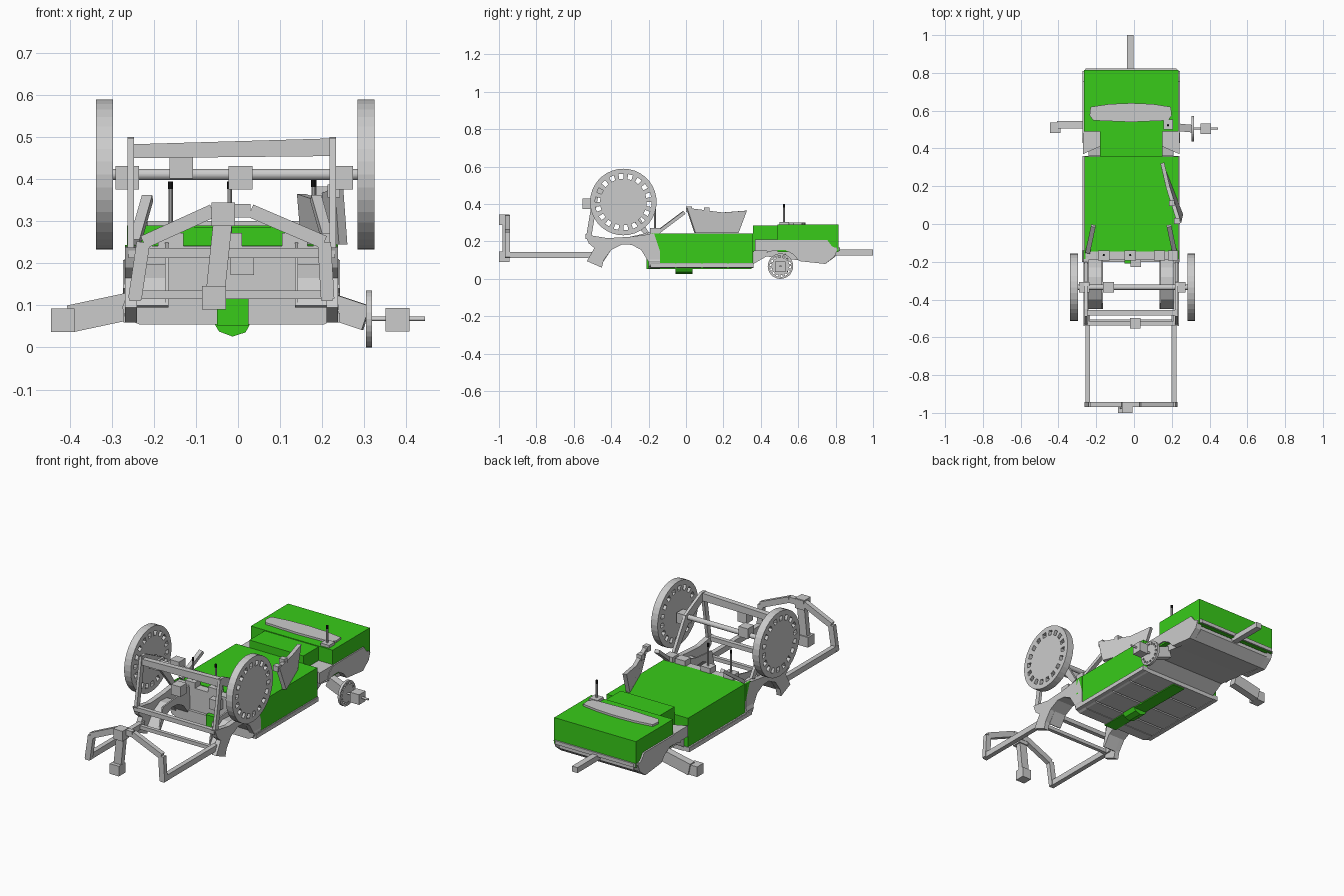
import bpy, bmesh
from math import sin, cos, pi
from mathutils import Vector

CX = -0.015  # body centre line


def material(name, col):
    m = bpy.data.materials.new(name)
    m.diffuse_color = col
    return m


GREEN = material("green", (0.04, 0.6, 0.01, 1))
BLACK = material("black", (0.01, 0.01, 0.01, 1))


def finish(name, bm, mat=None):
    bmesh.ops.recalc_face_normals(bm, faces=bm.faces)
    me = bpy.data.meshes.new(name)
    bm.to_mesh(me)
    bm.free()
    ob = bpy.data.objects.new(name, me)
    bpy.context.collection.objects.link(ob)
    if mat:
        me.materials.append(mat)
    return ob


def prism(name, pts, axis, a, b, mat=None):
    """Extrude a closed outline along an axis from a to b."""
    put = {'x': lambda p, t: (t, p[0], p[1]), 'y': lambda p, t: (p[0], t, p[1]),
           'z': lambda p, t: (p[0], p[1], t)}[axis]
    bm = bmesh.new()
    lo = [bm.verts.new(put(p, a)) for p in pts]
    hi = [bm.verts.new(put(p, b)) for p in pts]
    bm.faces.new(lo)
    bm.faces.new(hi)
    for i in range(len(pts)):
        j = (i + 1) % len(pts)
        bm.faces.new((lo[i], lo[j], hi[j], hi[i]))
    return finish(name, bm, mat)


def box(name, x0, x1, y0, y1, z0, z1, mat=None):
    return prism(name, [(x0, y0), (x1, y0), (x1, y1), (x0, y1)], 'z', z0, z1, mat)


def cube(name, x, y, z, s=0.056):
    h = s / 2
    return box(name, x - h, x + h, y - h, y + h, z - h, z + h)


def beam(name, p, q, w, h, sides=4, mat=None):
    """Bar from p to q: rectangular, or round when sides > 4."""
    p, q = Vector(p), Vector(q)
    d = (q - p).normalized()
    u = d.cross(Vector((0, 0, 1)))
    u = u.normalized() if u.length > 0.01 else Vector((1, 0, 0))
    v = u.cross(d)
    off = pi / 4 if sides == 4 else 0
    k = 2 ** 0.5 if sides == 4 else 1
    bm = bmesh.new()
    rings = []
    for c in (p, q):
        rings.append([bm.verts.new(c + u * cos(off + 2 * pi * i / sides) * k * w / 2
                                   + v * sin(off + 2 * pi * i / sides) * k * h / 2)
                      for i in range(sides)])
    bm.faces.new(rings[0])
    bm.faces.new(rings[1])
    for i in range(sides):
        j = (i + 1) % sides
        bm.faces.new((rings[0][i], rings[0][j], rings[1][j], rings[1][i]))
    return finish(name, bm, mat)


def wheel(name, x0, x1, y, z, r, holes=18):
    """Disc with a ring of open slots near the rim."""
    radii = [0, 0.70 * r, 0.85 * r, r]
    n = holes * 2
    bm = bmesh.new()
    grids = []
    for x in (x0, x1):
        grids.append([[bm.verts.new((x, y + R * cos(2 * pi * i / n), z + R * sin(2 * pi * i / n)))
                       for i in range(n)] for R in radii[1:]])
    for g in grids:
        bm.faces.new(g[0])
        for k in range(2):
            for i in range(n):
                if k == 0 and i % 2:
                    continue
                j = (i + 1) % n
                bm.faces.new((g[k][i], g[k][j], g[k + 1][j], g[k + 1][i]))
    a, b = grids
    for i in range(n):
        j = (i + 1) % n
        bm.faces.new((a[2][i], a[2][j], b[2][j], b[2][i]))
        bm.faces.new((a[0][i], a[1][i], b[1][i], b[0][i]))
        if i % 2:
            for k in (0, 1):
                bm.faces.new((a[k][i], a[k][j], b[k][j], b[k][i]))
    return finish(name, bm)


def peg(name, x, y, z0, z1):
    beam(name, (x, y, z0), (x, y, z1 - 0.018), 0.011, 0.011, 10)
    beam(name + "_tip", (x, y, z1 - 0.018), (x, y, z1), 0.012, 0.012, 10, BLACK)


# green volumes: cabin, rear trunk, rear seat block, tunnel, gearbox
box("cabin_block", -0.262, 0.236, -0.145, 0.357, 0.078, 0.244, GREEN)
box("trunk_block", -0.264, 0.236, 0.49, 0.815, 0.145, 0.29, GREEN)
box("seat_block", -0.18, 0.15, 0.357, 0.49, 0.145, 0.286, GREEN)
box("tunnel", -0.05, 0.025, -0.21, 0.35, 0.052, 0.125, GREEN)
prism("gearbox", [(-0.057, 0.058), (-0.045, 0.038), (-0.013, 0.026), (0.018, 0.036), (0.03, 0.058)],
      'y', -0.055, 0.035, GREEN)

# floor pan with rounded sills and front lip
pan = [(-0.27, 0.085), (-0.262, 0.068), (-0.235, 0.058), (0.205, 0.058), (0.232, 0.068), (0.24, 0.085)]
for i, (a, b) in enumerate(((-0.19, -0.06), (-0.05, 0.08), (0.09, 0.22), (0.23, 0.36))):
    prism("floor_pan_%d" % i, pan, 'y', a, b)
prism("front_lip", [(-0.268, 0.115), (-0.275, 0.095), (-0.268, 0.07), (-0.235, 0.055), (0.205, 0.055),
                    (0.232, 0.07), (0.24, 0.095), (0.235, 0.115)], 'y', -0.2, -0.14)
for s in (-1, 1):
    x = CX + s * 0.245
    box("sill", x - 0.012, x + 0.012, -0.19, 0.36, 0.06, 0.082)
box("firewall", -0.255, 0.228, -0.185, -0.147, 0.11, 0.235)
box("cowl", -0.26, 0.232, -0.19, -0.145, 0.225, 0.241)

# front fenders, wheel wells and pillars
fender = [(-0.17, 0.242), (-0.30, 0.225), (-0.42, 0.218), (-0.54, 0.238), (-0.52, 0.19), (-0.49, 0.165),
          (-0.53, 0.095), (-0.45, 0.06), (-0.44, 0.10), (-0.40, 0.155), (-0.34, 0.185), (-0.29, 0.182),
          (-0.24, 0.155), (-0.2, 0.09), (-0.18, 0.065), (-0.14, 0.065), (-0.14, 0.15)]
well = [(-0.45, 0.10), (-0.40, 0.165), (-0.34, 0.198), (-0.28, 0.195), (-0.23, 0.165), (-0.18, 0.10),
        (-0.19, 0.09), (-0.24, 0.155), (-0.29, 0.182), (-0.34, 0.185), (-0.40, 0.155), (-0.44, 0.095)]
for s in (-1, 1):
    xo, xi = CX + s * 0.253, CX + s * 0.225
    prism("front_fender", fender, 'x', xo, xi)
    prism("wheel_well", well, 'x', xi, CX + s * 0.15)
    prism("well_wall", well[:6] + [(-0.19, 0.25), (-0.30, 0.225), (-0.42, 0.215)], 'x', CX + s * 0.158, CX + s * 0.15)
    box("green_side", min(xo, xo - s * 0.01), max(xo, xo - s * 0.01), -0.185, -0.14, 0.15, 0.244, GREEN)
    beam("screen_pillar", (CX + s * 0.23, -0.15, 0.25), (CX + s * 0.20, -0.01, 0.355), 0.025, 0.018)

# front cage holding the large wheels
for s in (-1, 1):
    x = CX + s * 0.24
    beam("cage_upright", (x, -0.52, 0.225), (x, -0.475, 0.495), 0.016, 0.028)
    prism("cage_plate", [(-0.48, 0.50), (-0.45, 0.50), (-0.31, 0.43), (-0.20, 0.25), (-0.225, 0.24),
                         (-0.345, 0.39), (-0.47, 0.46)], 'x', x - 0.008, x + 0.008)
prism("cage_top_bar", [(-0.25, 0.45), (0.225, 0.455), (0.225, 0.497), (-0.25, 0.483)], 'y', -0.485, -0.455)
beam("cage_low_bar", (-0.26, -0.525, 0.225), (0.23, -0.525, 0.225), 0.024, 0.024)
beam("bay_bar", (-0.24, -0.515, 0.125), (0.21, -0.515, 0.125), 0.02, 0.02)
beam("front_axle", (-0.32, -0.335, 0.411), (0.305, -0.335, 0.411), 0.027, 0.027, 16)
wheel("front_wheel_left", -0.338, -0.297, -0.335, 0.411, 0.178)
wheel("front_wheel_right", 0.284, 0.324, -0.335, 0.411, 0.178)
for x, y, z in ((-0.263, -0.335, 0.403), (0.245, -0.335, 0.403), (-0.135, -0.335, 0.43),
                (0.006, -0.525, 0.403), (0.01, -0.2, 0.2)):
    cube("mount_block", x, y, z)

# dashboard blocks and pegs
for x in (-0.16, -0.02, 0.135, 0.21):
    box("dash_block", x - 0.03, x + 0.03 if x < 0.2 else x + 0.022, -0.192, -0.14, 0.24, 0.272)
for x in (-0.16, -0.02):
    peg("dash_peg", x, -0.165, 0.27, 0.395)
box("rear_block", 0.155, 0.207, 0.5, 0.552, 0.288, 0.305)
peg("rear_peg", 0.18, 0.523, 0.30, 0.40)

# leaning door panel with blocks
bm = bmesh.new()
outline = [(0.24, 0.045, 0.245), (0.15, 0.275, 0.245), (0.14, 0.32, 0.365), (0.17, 0.19, 0.355), (0.23, 0.0, 0.38)]
near = [bm.verts.new(p) for p in outline]
far = [bm.verts.new((p[0] + 0.02, p[1] + 0.006, p[2])) for p in outline]
bm.faces.new(near)
bm.faces.new(far)
for i in range(5):
    j = (i + 1) % 5
    bm.faces.new((near[i], near[j], far[j], far[i]))
finish("door_panel", bm)
cube("door_block_front", 0.228, 0.016, 0.372, 0.03)
cube("door_block_rear", 0.2, 0.11, 0.368, 0.03)

# rear body: fenders, underside, bumper, well wedges, window rail
rear = [(0.43, 0.14), (0.455, 0.185), (0.49, 0.208), (0.755, 0.208), (0.78, 0.175), (0.81, 0.16), (0.795, 0.12),
        (0.745, 0.08), (0.605, 0.095), (0.575, 0.13), (0.53, 0.155), (0.48, 0.155)]
for s in (-1, 1):
    prism("rear_fender", rear, 'x', CX + s * 0.258, CX + s * 0.225)
    prism("rear_well_wedge", [(CX + s * 0.255, 0.37), (CX + s * 0.165, 0.41), (CX + s * 0.165, 0.49),
                              (CX + s * 0.255, 0.49)], 'z', 0.15, 0.21)
prism("rear_underbody", [(0.36, 0.08), (0.43, 0.12), (0.60, 0.10), (0.745, 0.08), (0.80, 0.12), (0.80, 0.14),
                         (0.43, 0.16), (0.36, 0.15)], 'x', -0.24, 0.21)
prism("rear_bumper", [(-0.27, 0.75), (0.24, 0.75), (0.24, 0.80), (0.225, 0.823), (-0.255, 0.823), (-0.27, 0.80)],
      'z', 0.148, 0.168)
rail = [(-0.235, 0.575), (-0.215, 0.548), (-0.015, 0.54), (0.18, 0.548), (0.2, 0.575),
        (0.195, 0.62), (0.1, 0.635), (-0.015, 0.64), (-0.13, 0.635), (-0.23, 0.62)]
prism("window_rail", rail, 'z', 0.28, 0.301)
box("rear_hitch_bar", -0.036, -0.002, 0.79, 1.0, 0.126, 0.156)

# rear axle arms, end blocks, small disc
beam("rear_arm_left", (-0.24, 0.525, 0.102), (-0.40, 0.525, 0.068), 0.04, 0.065)
cube("arm_block_left", -0.417, 0.51, 0.065)
beam("rear_arm_right", (0.20, 0.515, 0.105), (0.305, 0.505, 0.07), 0.04, 0.06)
wheel("rear_disc", 0.304, 0.318, 0.505, 0.068, 0.068, 14)
beam("rear_shaft", (0.30, 0.505, 0.068), (0.445, 0.505, 0.068), 0.011, 0.011, 12)
cube("arm_block_right", 0.379, 0.505, 0.066)

# front bull bar on rails
hoop = [(-0.245, 0.115), (-0.225, 0.25), (-0.06, 0.325), (0.03, 0.325), (0.205, 0.25), (0.213, 0.115)]
for p, q in zip(hoop, hoop[1:]):
    beam("bull_bar", (p[0], -0.955, p[1]), (q[0], -0.955, q[1]), 0.026, 0.032)
for x in (-0.245, 0.212):
    beam("bull_rail", (x, -0.968, 0.127), (x, -0.48, 0.127), 0.026, 0.032)
beam("bull_strut", (-0.033, -0.965, 0.33), (-0.057, -0.965, 0.10), 0.03, 0.045)
cube("bull_block_top", -0.035, -0.972, 0.317)
cube("bull_block_low", -0.057, -0.972, 0.118)
